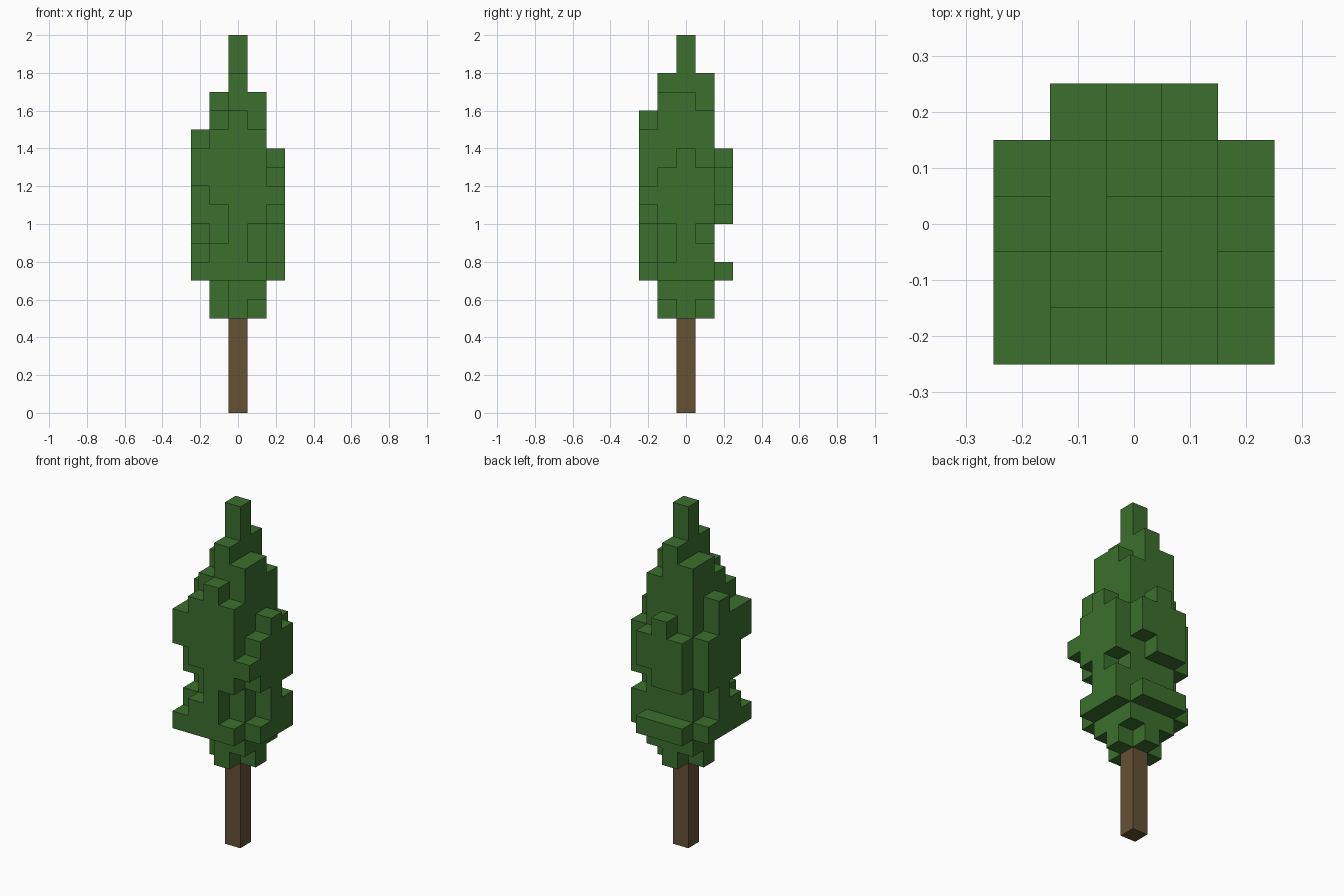
import bpy
import bmesh
from mathutils import Vector

UNIT = 0.1  # edge length of one block

default_cube = bpy.data.objects.get("Cube")
if default_cube:
    bpy.data.objects.remove(default_cube, do_unlink=True)


def make_material(name, rgb):
    mat = bpy.data.materials.new(name)
    mat.use_nodes = True
    colour = (*rgb, 1.0)
    mat.diffuse_color = colour
    shader = next(n for n in mat.node_tree.nodes if n.type == "BSDF_PRINCIPLED")
    shader.inputs["Base Color"].default_value = colour
    return mat


def fill(cells, x, y, *spans):
    """Stack blocks in one column, each span running from bottom to top."""
    for bottom, top in spans:
        cells.update((x, y, z) for z in range(bottom, top))


def build_blocks(name, cells, mat):
    """Make one outer skin around a set of unit blocks."""
    bm = bmesh.new()
    for cell in sorted(cells):
        centre = Vector(cell) + Vector((0, 0, 0.5))
        for axis in range(3):
            for sign in (-1, 1):
                normal = Vector((0, 0, 0))
                normal[axis] = sign
                beside = tuple(int(c + n) for c, n in zip(cell, normal))
                if beside in cells:
                    continue
                u = Vector((0, 0, 0))
                u[(axis + 1) % 3] = 0.5
                v = normal.cross(u)
                mid = centre + normal / 2
                corners = (mid - u - v, mid + u - v, mid + u + v, mid - u + v)
                bm.faces.new([bm.verts.new(c * UNIT) for c in corners])
    bmesh.ops.remove_doubles(bm, verts=bm.verts, dist=UNIT / 100)
    mesh = bpy.data.meshes.new(name)
    bm.to_mesh(mesh)
    bm.free()
    mesh.materials.append(mat)
    obj = bpy.data.objects.new(name, mesh)
    bpy.context.collection.objects.link(obj)
    return obj


leaf_green = make_material("leaf green", (0.044, 0.162, 0.026))
bark_brown = make_material("bark brown", (0.130, 0.082, 0.034))

# Trunk
trunk = set()
fill(trunk, 0, 0, (0, 5))
build_blocks("trunk", trunk, bark_brown)

# Solid core of the crown, with its corners starting one block higher
crown = set()
core_tops = {-1: (16, 18, 17), 0: (17, 20, 17), 1: (17, 18, 16)}
for y, tops in core_tops.items():
    for x, top in zip((-1, 0, 1), tops):
        fill(crown, x, y, (6 if x and y else 5, top))
crown.discard((-1, -1, 6))

# Front fringe
fill(crown, -2, -2, (7, 8), (12, 14))
fill(crown, -1, -2, (7, 9), (11, 15))
fill(crown, 0, -2, (7, 16))
fill(crown, 1, -2, (7, 8), (10, 15))
fill(crown, 2, -2, (11, 12))

# Side fringes
fill(crown, -2, -1, (7, 9), (10, 14))
fill(crown, -2, 0, (7, 15))
fill(crown, -2, 1, (7, 8), (10, 13))
fill(crown, 2, -1, (7, 8), (10, 13))
fill(crown, 2, 0, (7, 14))
fill(crown, 2, 1, (7, 9), (10, 13))

# Back fringe
fill(crown, -1, 2, (7, 8), (10, 13))
fill(crown, 0, 2, (7, 8), (10, 14))
fill(crown, 1, 2, (7, 8), (11, 13))

build_blocks("crown", crown, leaf_green)
